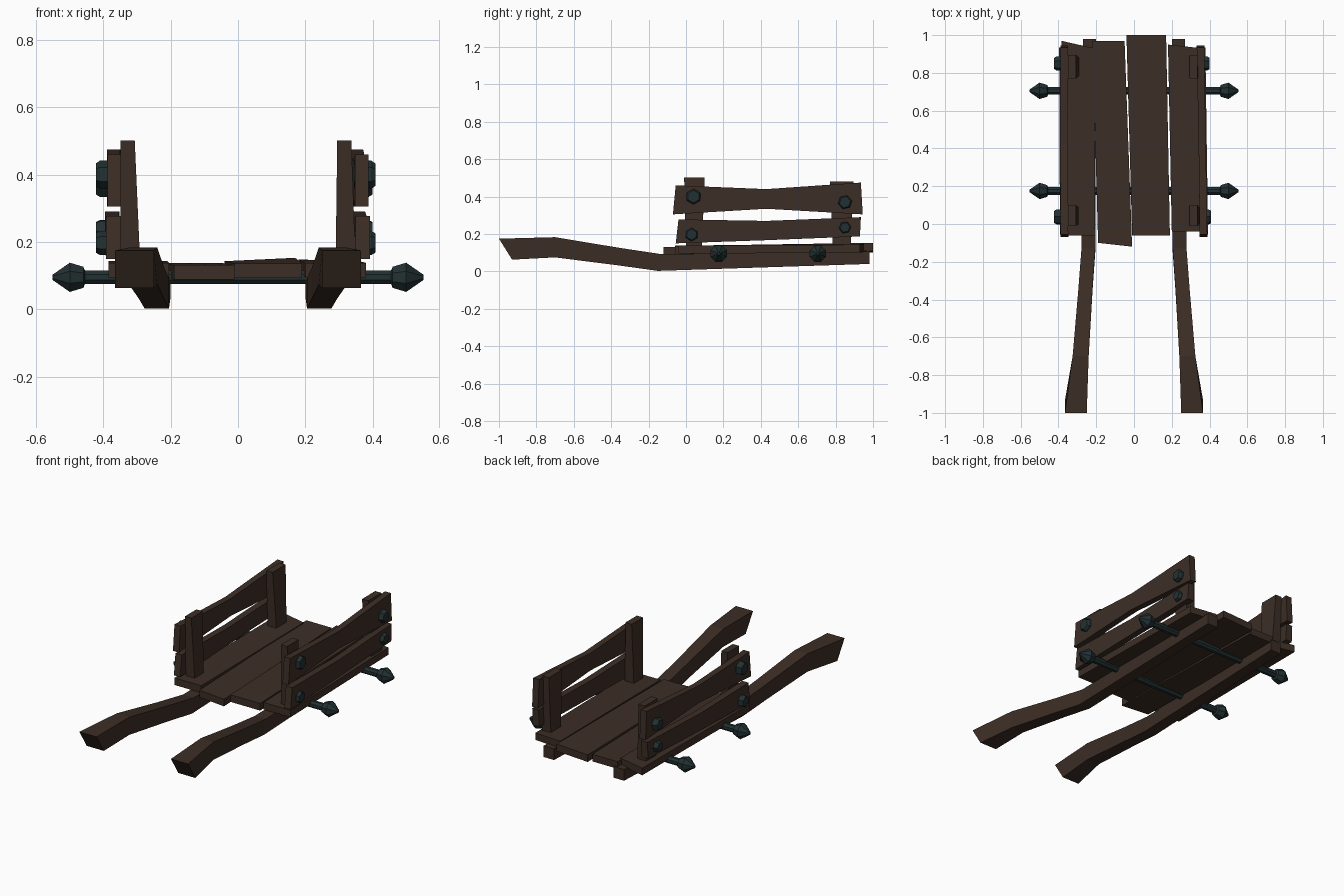
import bpy, bmesh, math
from mathutils import Matrix, Vector

if "Cube" in bpy.data.objects:
    bpy.data.objects.remove(bpy.data.objects["Cube"])


def material(name, rgb):
    m = bpy.data.materials.new(name)
    m.diffuse_color = (*rgb, 1)
    m.use_nodes = True
    m.node_tree.nodes["Principled BSDF"].inputs["Base Color"].default_value = m.diffuse_color
    return m


WOOD = material("dark brown wood", (0.045, 0.027, 0.019))
IRON = material("dark blue iron", (0.016, 0.030, 0.032))


def loft(name, rings, mat):
    """Closed solid through a list of equal-sized point rings."""
    bm = bmesh.new()
    vs = [[bm.verts.new(p) for p in r] for r in rings]
    n = len(vs[0])
    for a, b in zip(vs, vs[1:]):
        for i in range(n):
            j = (i + 1) % n
            bm.faces.new((a[i], a[j], b[j], b[i]))
    bm.faces.new(vs[0])
    bm.faces.new(vs[-1])
    bmesh.ops.recalc_face_normals(bm, faces=bm.faces)
    me = bpy.data.meshes.new(name)
    bm.to_mesh(me)
    bm.free()
    me.materials.append(mat)
    ob = bpy.data.objects.new(name, me)
    bpy.context.collection.objects.link(ob)
    return ob


def beam(name, sections, s=1):
    """Timber along y; section = (y at top, y at bottom, x0, x1, z0, z1)."""
    return loft(name, [[(s * x0, yb, z0), (s * x1, yb, z0), (s * x1, yt, z1), (s * x0, yt, z1)]
                       for yt, yb, x0, x1, z0, z1 in sections], WOOD)


def turned(name, profile, y, z, sides=6, phase=0.0):
    """Faceted iron part along x; profile = (x, radius) pairs."""
    return loft(name, [[(x, y + r * math.cos(phase + math.tau * i / sides),
                         z + r * math.sin(phase + math.tau * i / sides)) for i in range(sides)]
                       for x, r in profile], IRON)


# floor planks: front edge (xl, yl, xr, yr), back edge, heights (front, back left, back right)
planks = [
    ((-0.385, -0.06, -0.205, -0.06), (-0.385, 0.97, -0.21, 0.93), (0.095, 0.10, 0.10)),
    ((-0.19, -0.10, -0.01, -0.12), (-0.22, 0.97, -0.05, 0.97), (0.088, 0.095, 0.095)),
    ((-0.01, -0.06, 0.19, -0.06), (-0.04, 1.0, 0.17, 1.0), (0.093, 0.10, 0.11)),
    ((0.20, -0.04, 0.38, -0.04), (0.18, 0.95, 0.36, 0.93), (0.095, 0.105, 0.10)),
]
for k, (f, b, (zf, zl, zr)) in enumerate(planks):
    t = 0.043
    loft(f"floor_plank_{k + 1}", [
        [(f[0], f[1], zf), (f[2], f[3], zf), (f[2], f[3], zf + t), (f[0], f[1], zf + t)],
        [(b[0], b[1], zl), (b[2], b[3], zr), (b[2], b[3], zr + t), (b[0], b[1], zl + t)]], WOOD)

for s, side in ((1, "right"), (-1, "left")):
    # long under-rail that bends up into a handle
    beam(f"{side}_handle_rail", [
        (-1.0, -0.93, 0.25, 0.365, 0.063, 0.175),
        (-0.70, -0.70, 0.24, 0.325, 0.075, 0.183),
        (-0.35, -0.36, 0.22, 0.295, 0.032, 0.125),
        (-0.13, -0.15, 0.205, 0.278, 0.003, 0.092),
        (0.98, 0.98, 0.20, 0.27, 0.04, 0.108)], s)

    # side posts, slightly tapered: (y0, y1) bottom and top
    dx = 0.0 if s > 0 else 0.012
    for end, y0, y1, ty0, ty1, top in (("front", 0.0, 0.085, -0.01, 0.10, 0.502),
                                       ("back", 0.785, 0.88, 0.77, 0.895, 0.482)):
        loft(f"{side}_{end}_post", [
            [(s * x, y, z) for x, y in ((xa, a), (xb, a), (xb, b), (xa, b))]
            for xa, xb, a, b, z in ((0.29, 0.35, y0, y1, 0.12),
                                    (0.295 + dx, 0.337 + dx, ty0, ty1, top))], WOOD)

    # two side boards, waisted in the middle
    o = 0.0 if s > 0 else 0.018
    beam(f"{side}_upper_board", [
        (-0.055, -0.07, 0.348, 0.388, 0.305, 0.46),
        (0.43, 0.43, 0.342 + o / 2, 0.380 + o / 2, 0.335, 0.44),
        (0.935, 0.945, 0.332 + o, 0.372 + o, 0.305, 0.475)], s)
    beam(f"{side}_lower_board", [
        (-0.04, -0.055, 0.35, 0.392, 0.15, 0.278),
        (0.43, 0.43, 0.345 + o / 2, 0.385 + o / 2, 0.167, 0.27),
        (0.935, 0.93, 0.335 + o, 0.378 + o, 0.187, 0.29)], s)

    # hexagonal bolt heads
    for k, (y, z, r, ph) in enumerate(((0.04, 0.40, 0.042, 0.5), (0.85, 0.37, 0.038, 0.2),
                                       (0.03, 0.197, 0.036, 0.5), (0.85, 0.235, 0.033, 0.1))):
        back = y > 0.5
        out = 0.408 + o * 0.8 - (0.008 if back and s > 0 else 0)
        turned(f"{side}_bolt_{k + 1}", [(s * 0.345, r), (s * (out - 0.012), r), (s * out, r * 0.8)],
               y, z, 6, ph)

# axles with pointed hub caps
for name, y in (("front_axle", 0.175), ("back_axle", 0.705)):
    half = [(0.455, 0.022), (0.46, 0.034), (0.50, 0.047), (0.552, 0.008)]
    turned(name, [(-x, r) for x, r in reversed(half)] + half, y, 0.095, 8, math.pi / 8)
